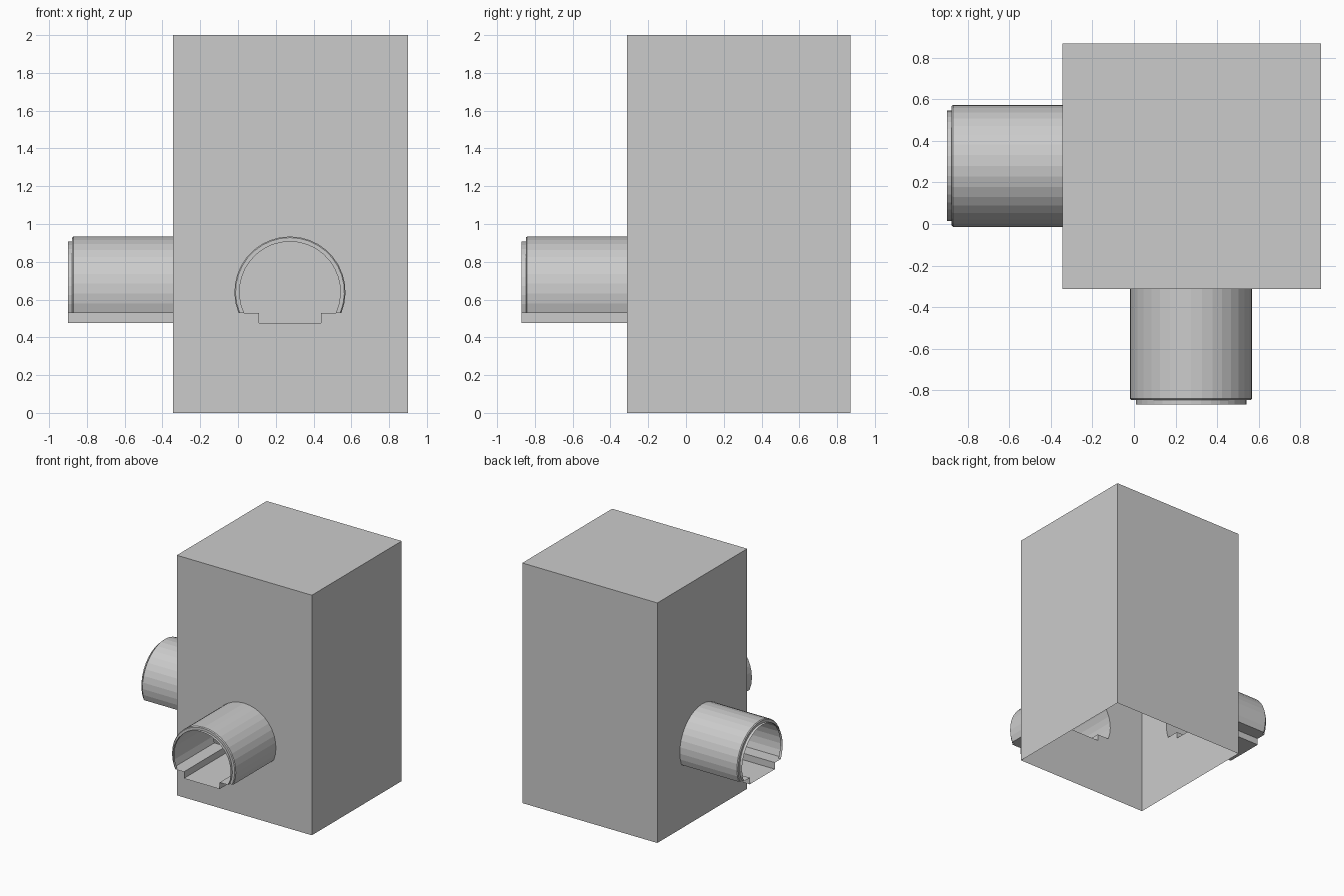
import bpy, bmesh
from math import sin, cos, pi, asin

if "Cube" in bpy.data.objects:
    bpy.data.objects.remove(bpy.data.objects["Cube"])

X0, X1, Y0, Y1, H = -0.345, 0.9, -0.313, 0.87, 2.0
ZC, LEDGE, CHANNEL, HALF = 0.64, 0.53, 0.475, 0.165   # tunnel section heights, channel half width
R, SEGS = 0.294, 22


def section(r, centre):
    """Arched tunnel outline with a sunken channel in its floor, as (across, z)."""
    low = asin((LEDGE - ZC) / r)
    pts = []
    for i in range(SEGS + 1):
        a = low + (pi - 2 * low) * i / SEGS
        pts.append((centre + r * cos(a), ZC + r * sin(a)))
    pts += [(centre - HALF, LEDGE), (centre - HALF, CHANNEL),
            (centre + HALF, CHANNEL), (centre + HALF, LEDGE)]
    return pts


def front_map(u, z, out):
    return (u, Y0 - out, z)


def left_map(u, z, out):
    return (X0 - out, u, z)


def finish(bm, name):
    bmesh.ops.remove_doubles(bm, verts=bm.verts[:], dist=1e-5)
    bmesh.ops.recalc_face_normals(bm, faces=bm.faces[:])
    me = bpy.data.meshes.new(name)
    bm.to_mesh(me)
    bm.free()
    ob = bpy.data.objects.new(name, me)
    bpy.context.collection.objects.link(ob)
    return ob


def loop_edges(bm, pts):
    vs = [bm.verts.new(p) for p in pts]
    return [bm.edges.new((vs[i], vs[(i + 1) % len(vs)])) for i in range(len(vs))]


def pierced_wall(bm, place, u0, u1, centre):
    outer = loop_edges(bm, [place(u, z, 0) for u, z in ((u0, 0), (u1, 0), (u1, H), (u0, H))])
    hole = loop_edges(bm, [place(u, z, 0) for u, z in section(R, centre)])
    bmesh.ops.triangle_fill(bm, edges=outer + hole, use_beauty=True)


def tunnel(name, place, centre, length):
    # body, small chamfer, step back to a thin lip at the mouth
    stations = [(R, 0), (R, length - 0.029), (R - 0.006, length - 0.022),
                (R - 0.027, length - 0.022), (R - 0.027, length)]
    bm = bmesh.new()
    rings = [[bm.verts.new(place(u, z, out)) for u, z in section(r, centre)]
             for r, out in stations]
    n = len(rings[0])
    for a, b in zip(rings, rings[1:]):
        for i in range(n):
            j = (i + 1) % n
            bm.faces.new((a[i], a[j], b[j], b[i]))
    # floor quads that collapse between coincident stations are removed
    bmesh.ops.dissolve_degenerate(bm, dist=1e-5, edges=bm.edges[:])
    return finish(bm, name)


# Tall block, open underneath, with two tunnel openings
bm = bmesh.new()
pierced_wall(bm, front_map, X0, X1, 0.275)
pierced_wall(bm, left_map, Y0, Y1, 0.28)
for quad in (((X1, Y0, 0), (X1, Y1, 0), (X1, Y1, H), (X1, Y0, H)),
             ((X1, Y1, 0), (X0, Y1, 0), (X0, Y1, H), (X1, Y1, H)),
             ((X0, Y0, H), (X1, Y0, H), (X1, Y1, H), (X0, Y1, H))):
    bm.faces.new([bm.verts.new(p) for p in quad])
finish(bm, "block_shell")

# Tunnels
tunnel("front_tunnel", front_map, 0.275, 0.557)
tunnel("left_tunnel", left_map, 0.28, 0.555)
